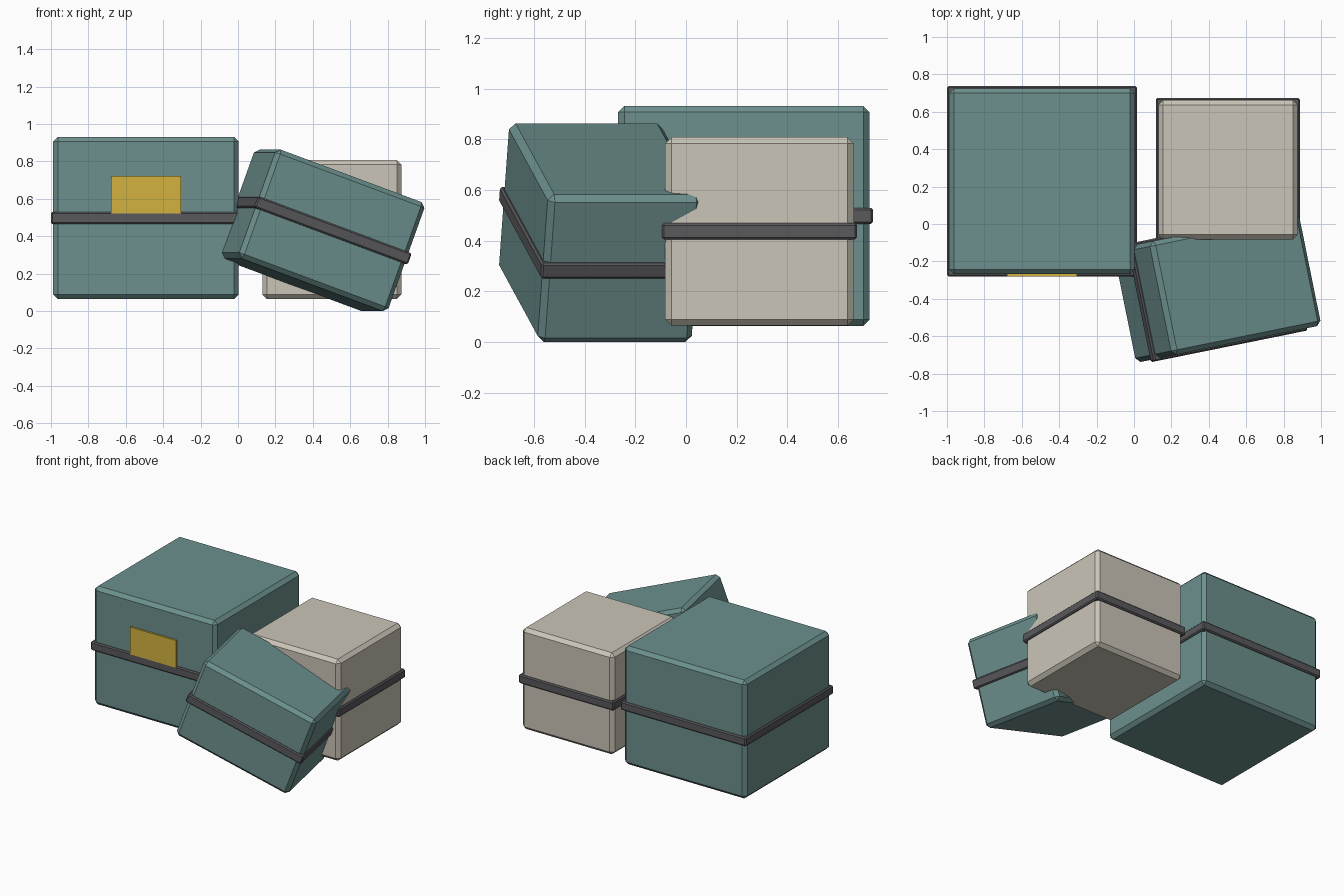
import bpy
from mathutils import Matrix, Vector, Euler

if "Cube" in bpy.data.objects:
    bpy.data.objects.remove(bpy.data.objects["Cube"])


def material(name, rgb):
    m = bpy.data.materials.new(name)
    m.diffuse_color = (*rgb, 1)
    m.use_nodes = True
    m.node_tree.nodes["Principled BSDF"].inputs["Base Color"].default_value = m.diffuse_color
    return m


TEAL = material("teal", (0.15, 0.28, 0.27))
BEIGE = material("beige", (0.60, 0.56, 0.48))
STRAP = material("dark_strap", (0.10, 0.10, 0.11))
YELLOW = material("yellow", (0.65, 0.45, 0.05))


def block(name, center, size, mat, bevel=0.0, rot=(0, 0, 0)):
    bpy.ops.mesh.primitive_cube_add(size=1, location=center, rotation=rot)
    ob = bpy.context.object
    ob.name = name
    ob.data.transform(Matrix.Diagonal((*size, 1)))
    ob.data.materials.append(mat)
    if bevel:
        mod = ob.modifiers.new("chamfer", "BEVEL")
        mod.width = bevel
        mod.segments = 1
    return ob


# Each crate is a chamfered box with a slim strap around its middle
def crate(name, center, size, mat, rot=(0, 0, 0)):
    block(name, center, size, mat, 0.025, rot)
    lip = 0.025
    block(name + "_strap", center, (size[0] + lip, size[1] + lip, 0.064),
          STRAP, 0.008, rot)


crate("large_crate", (-0.492, 0.2286, 0.4975), (0.992, 0.992, 0.868), TEAL)
crate("small_crate", (0.502, 0.29, 0.4365), (0.744, 0.744, 0.744), BEIGE)
crate("tilted_crate", (0.445, -0.338, 0.4313), (0.867, 0.62, 0.62), TEAL,
      (0, 0.35, 0.2))

# Label on the front of the large crate
block("label", (-0.492, -0.2684, 0.621), (0.372, 0.025, 0.2), YELLOW)
